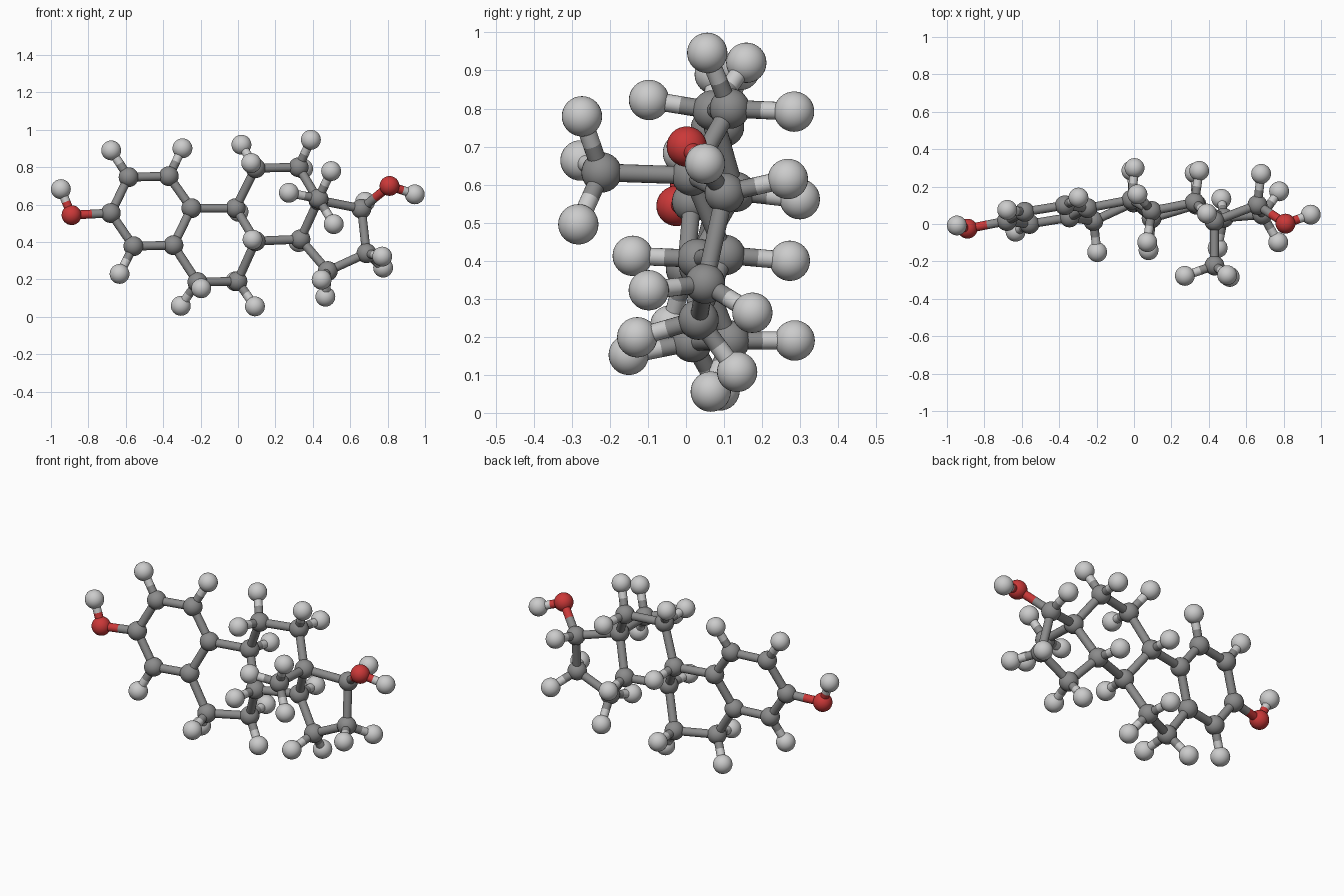
import bpy
import bmesh
from mathutils import Vector

BALL, STICK, H_LENGTH = 0.053, 0.0235, 0.171

cube = bpy.data.objects.get("Cube")
if cube:
    bpy.data.objects.remove(cube, do_unlink=True)


def material(name, color):
    mat = bpy.data.materials.new(name)
    mat.use_nodes = True
    mat.diffuse_color = color
    bsdf = next(n for n in mat.node_tree.nodes if n.type == "BSDF_PRINCIPLED")
    bsdf.inputs["Base Color"].default_value = color
    bsdf.inputs["Roughness"].default_value = 0.5
    return mat


def shared_mesh(name, mat, build):
    mesh = bpy.data.meshes.new(name)
    bm = bmesh.new()
    build(bm)
    for face in bm.faces:
        face.smooth = len(face.verts) <= 4
    bm.to_mesh(mesh)
    bm.free()
    mesh.materials.append(mat)
    return mesh


def ball(bm):
    bmesh.ops.create_uvsphere(bm, u_segments=32, v_segments=16, radius=BALL)


def stick(bm):
    bmesh.ops.create_cone(bm, cap_ends=True, segments=20,
                          radius1=STICK, radius2=STICK, depth=1)


# One ball and one stick mesh per element
colors = {
    "carbon": material("mid grey", (0.26, 0.26, 0.26, 1)),
    "hydrogen": material("light grey", (0.6, 0.6, 0.6, 1)),
    "oxygen": material("red", (0.6, 0.04, 0.04, 1)),
}
balls = {e: shared_mesh(e + "_ball", m, ball) for e, m in colors.items()}
sticks = {e: shared_mesh(e + "_stick", m, stick) for e, m in colors.items()}

# Heavy atoms: four fused rings, two oxygens and the side branch
skeleton = {
    "flat_outer": (-.68, .016, .555),
    "flat_top_outer": (-.585, .065, .747),
    "flat_top_inner": (-.37, .10, .752),
    "flat_upper_joint": (-.249, .085, .581),
    "flat_lower_joint": (-.345, .035, .383),
    "flat_bottom_outer": (-.559, 0, .378),
    "low_left": (-.217, .016, .186),
    "low_right": (-.003, .115, .19),
    "centre_lower": (.094, .03, .405),
    "centre_upper": (-.013, .13, .581),
    "high_left": (.094, .07, .795),
    "high_right": (.324, .115, .80),
    "five_upper_joint": (.43, .015, .624),
    "five_lower_joint": (.334, .103, .415),
    "five_bottom": (.48, .033, .245),
    "five_side": (.687, .05, .34),
    "five_top": (.66, .102, .578),
    "branch": (.43, -.222, .632),
    "left_oxygen": (-.89, -.025, .544),
    "right_oxygen": (.81, .002, .70),
}
atoms = {name: Vector(p) for name, p in skeleton.items()}
neighbours = {name: [] for name in atoms}
bonds = []


def link(a, b):
    bonds.append((a, b))
    neighbours[a].append(b)
    neighbours[b].append(a)


def chain(text):
    names = text.split()
    for a, b in zip(names, names[1:]):
        link(a, b)


chain("flat_outer flat_top_outer flat_top_inner flat_upper_joint "
      "flat_lower_joint flat_bottom_outer flat_outer left_oxygen")
chain("flat_lower_joint low_left low_right centre_lower centre_upper flat_upper_joint")
chain("centre_upper high_left high_right five_upper_joint five_lower_joint centre_lower")
chain("five_lower_joint five_bottom five_side five_top five_upper_joint branch")
chain("five_top right_oxygen")


def element(name):
    return next((e for e in ("hydrogen", "oxygen") if e in name), "carbon")


def add_hydrogens(parent, points):
    for i, point in enumerate(points):
        name = f"{parent}_hydrogen_{i + 1}"
        atoms[name] = point
        bonds.append((parent, name))


# Hydrogens fill the free directions around each carbon
for name in skeleton:
    if element(name) != "carbon":
        continue
    origin = atoms[name]
    arms = [(atoms[n] - origin).normalized() for n in neighbours[name]]
    away = -sum(arms, Vector()).normalized()
    if name == "branch":
        hub = neighbours[name][0]
        dirs = []
        for other in neighbours[hub]:
            if other != name:
                side = atoms[hub] - atoms[other]
                side -= side.project(away)
                dirs.append(away * 0.33 + side.normalized() * 0.94)
    elif len(arms) == 2 and name.startswith("flat"):
        dirs = [away]
    elif len(arms) == 2:
        across = arms[0].cross(arms[1]).normalized()
        dirs = [away * 0.58 + across * s * 0.815 for s in (1, -1)]
    elif len(arms) == 3 and not name.startswith("flat"):
        dirs = [away]
    else:
        dirs = []
    add_hydrogens(name, [origin + d * H_LENGTH for d in dirs])

add_hydrogens("left_oxygen", [Vector((-.947, -.008, .683))])
add_hydrogens("right_oxygen", [Vector((.945, .05, .655))])


def place(name, mesh, location):
    obj = bpy.data.objects.new(name, mesh)
    obj.location = location
    bpy.context.collection.objects.link(obj)
    return obj


# Balls
for name, point in atoms.items():
    place(name + "_atom", balls[element(name)], point)

# Sticks, each half taking the colour of its own atom
for a, b in bonds:
    middle = (atoms[a] + atoms[b]) / 2
    for end in (a, b):
        span = middle - atoms[end]
        half = place(f"bond_{a}_{b}", sticks[element(end)], atoms[end] + span / 2)
        half.rotation_mode = "QUATERNION"
        half.rotation_quaternion = span.to_track_quat("Z", "Y")
        half.scale.z = span.length
